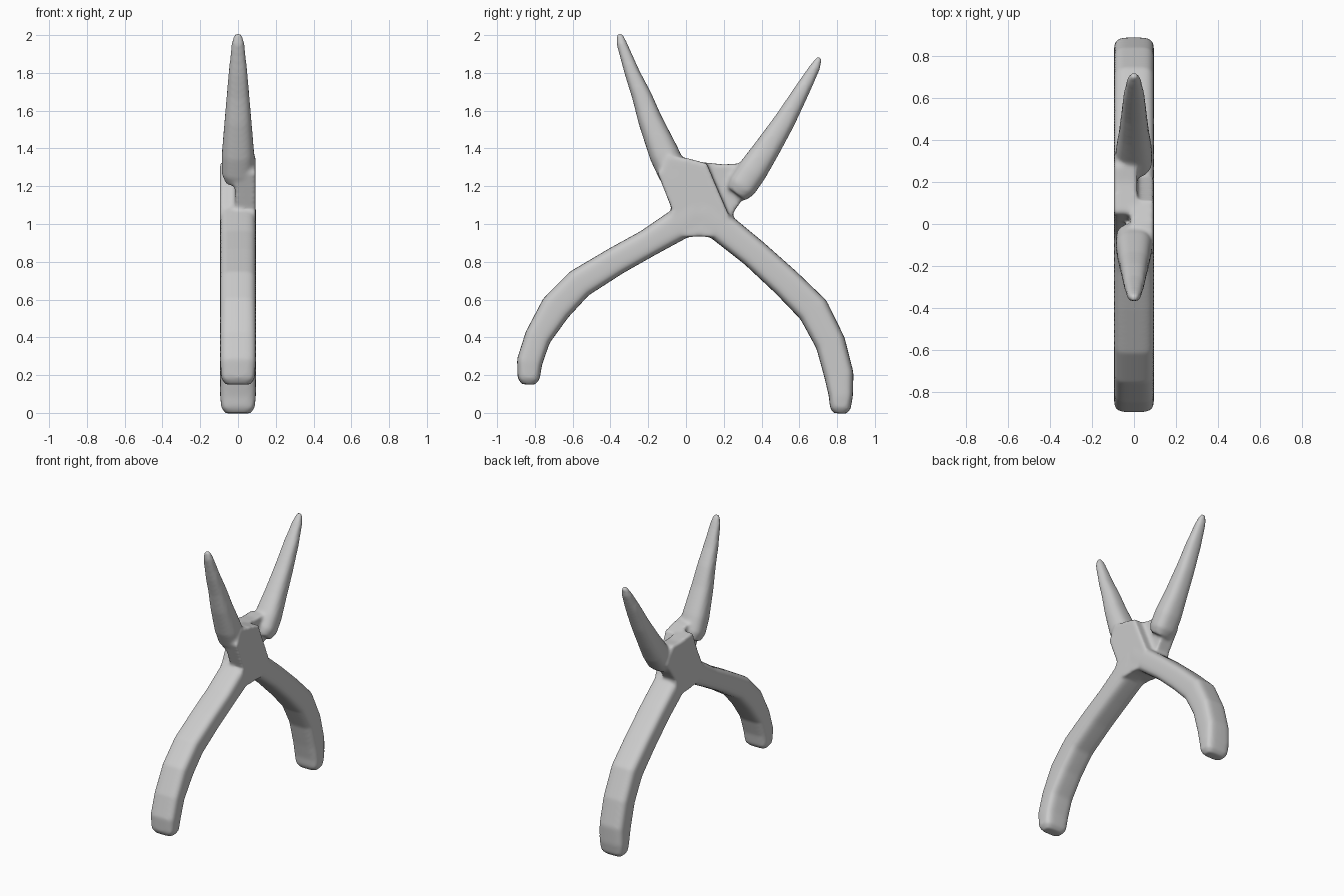
import bpy, bmesh
from math import cos, sin, pi, copysign
from mathutils import Vector

cube = bpy.data.objects.get("Cube")
if cube:
    bpy.data.objects.remove(cube, do_unlink=True)

steel = bpy.data.materials.new("grey_steel")
steel.use_nodes = True
grey = (0.6, 0.6, 0.6, 1)
steel.diffuse_color = grey
steel.node_tree.nodes["Principled BSDF"].inputs["Base Color"].default_value = grey


def finish(bm, name):
    bmesh.ops.recalc_face_normals(bm, faces=bm.faces)
    mesh = bpy.data.meshes.new(name)
    bm.to_mesh(mesh)
    bm.free()
    mesh.materials.append(steel)
    obj = bpy.data.objects.new(name, mesh)
    bpy.context.collection.objects.link(obj)
    return obj


def rounded(v, power):
    return copysign(abs(v) ** (2 / power), v)


def limb(name, stations, power, sides=28):
    """Loft a rounded section along (y, z, half width, half thickness) stations."""
    bm = bmesh.new()
    centres = [Vector((0, s[0], s[1])) for s in stations]
    rings = []
    for i, (y, z, w, h) in enumerate(stations):
        along = centres[min(i + 1, len(centres) - 1)] - centres[max(i - 1, 0)]
        across = Vector((0, -along.z, along.y)).normalized()
        ring = []
        for k in range(sides):
            a = 2 * pi * k / sides
            p = centres[i] + across * (w * rounded(sin(a), power))
            p.x = h * rounded(cos(a), power)
            ring.append(bm.verts.new(p))
        rings.append(ring)
    for a, b in zip(rings, rings[1:]):
        for k in range(sides):
            n = (k + 1) % sides
            bm.faces.new((a[k], a[n], b[n], b[k]))
    bm.faces.new(rings[0])
    bm.faces.new(rings[-1])
    return finish(bm, name)


def plate(name, outline, x0, x1):
    bm = bmesh.new()
    face = bm.faces.new([bm.verts.new((x0, y, z)) for y, z in outline])
    out = bmesh.ops.extrude_face_region(bm, geom=[face])
    verts = [v for v in out["geom"] if isinstance(v, bmesh.types.BMVert)]
    bmesh.ops.translate(bm, verts=verts, vec=(x1 - x0, 0, 0))
    return finish(bm, name)


T = 0.095  # half thickness of the handles

# Handles, from the free end up to the hub
front_handle = limb("front_handle", [
    (-.835, .15, .035, .065), (-.833, .18, .058, .088), (-.828, .27, .068, T),
    (-.785, .40, .07, T), (-.69, .555, .083, T), (-.565, .685, .08, T),
    (-.37, .805, .075, T), (-.2, .90, .074, T), (-.02, 1.01, .085, T),
    (.06, 1.06, .08, T)], 4)
back_handle = limb("back_handle", [
    (.815, -.003, .035, .065), (.817, .025, .055, .088), (.82, .09, .064, T),
    (.81, .2, .078, T), (.765, .37, .08, T), (.675, .545, .085, T),
    (.53, .69, .08, T), (.36, .845, .077, T), (.18, .99, .08, T),
    (.08, 1.07, .08, T)], 4)

# Tapered jaws, from the tip down to the thick root
front_jaw = limb("front_jaw", [
    (-.352, 2.008, .014, .018), (-.342, 1.96, .027, .033), (-.285, 1.8, .04, .05),
    (-.235, 1.68, .052, .06), (-.19, 1.55, .064, .071), (-.115, 1.37, .08, .086),
    (-.07, 1.27, .078, .086), (-.05, 1.22, .06, .065)], 2.6)
back_jaw = limb("back_jaw", [
    (.708, 1.882, .014, .018), (.683, 1.83, .028, .033), (.61, 1.7, .042, .05),
    (.525, 1.55, .056, .06), (.43, 1.4, .069, .072), (.35, 1.28, .079, .086),
    (.295, 1.2, .078, .086), (.265, 1.16, .06, .065)], 2.6)

# Two overlapping hub plates, one carrying each jaw
left_hub = plate("left_hub_plate", [
    (-.075, 1.08), (-.15, 1.27), (-.09, 1.36), (0, 1.35), (.11, 1.32), (.165, 1.19),
    (.23, 1.04), (.14, .93), (.07, .935), (0, .93), (-.1, .98)], -.015, .093)
right_hub = plate("right_hub_plate", [
    (.25, 1.06), (.345, 1.2), (.28, 1.32), (.2, 1.315), (.05, 1.33), (.0, 1.2),
    (-.07, 1.05), (0, .94), (.07, .935), (.14, .93), (.24, 1.0)], -.095, .015)

# Fuse the parts into one softly blended body
parts = [left_hub, right_hub, front_handle, back_handle, front_jaw, back_jaw]
bpy.ops.object.select_all(action="DESELECT")
for part in parts:
    part.select_set(True)
bpy.context.view_layer.objects.active = left_hub
bpy.ops.object.join()
body = bpy.context.view_layer.objects.active
body.name = "pliers_body"

remesh = body.modifiers.new("Fuse", "REMESH")
remesh.mode = "VOXEL"
remesh.voxel_size = 0.011
remesh.use_smooth_shade = True
soften = body.modifiers.new("Soften", "SMOOTH")
soften.factor = 0.5
soften.iterations = 8
for mod in (remesh.name, soften.name):
    bpy.ops.object.modifier_apply(modifier=mod)
bpy.ops.object.shade_smooth()
